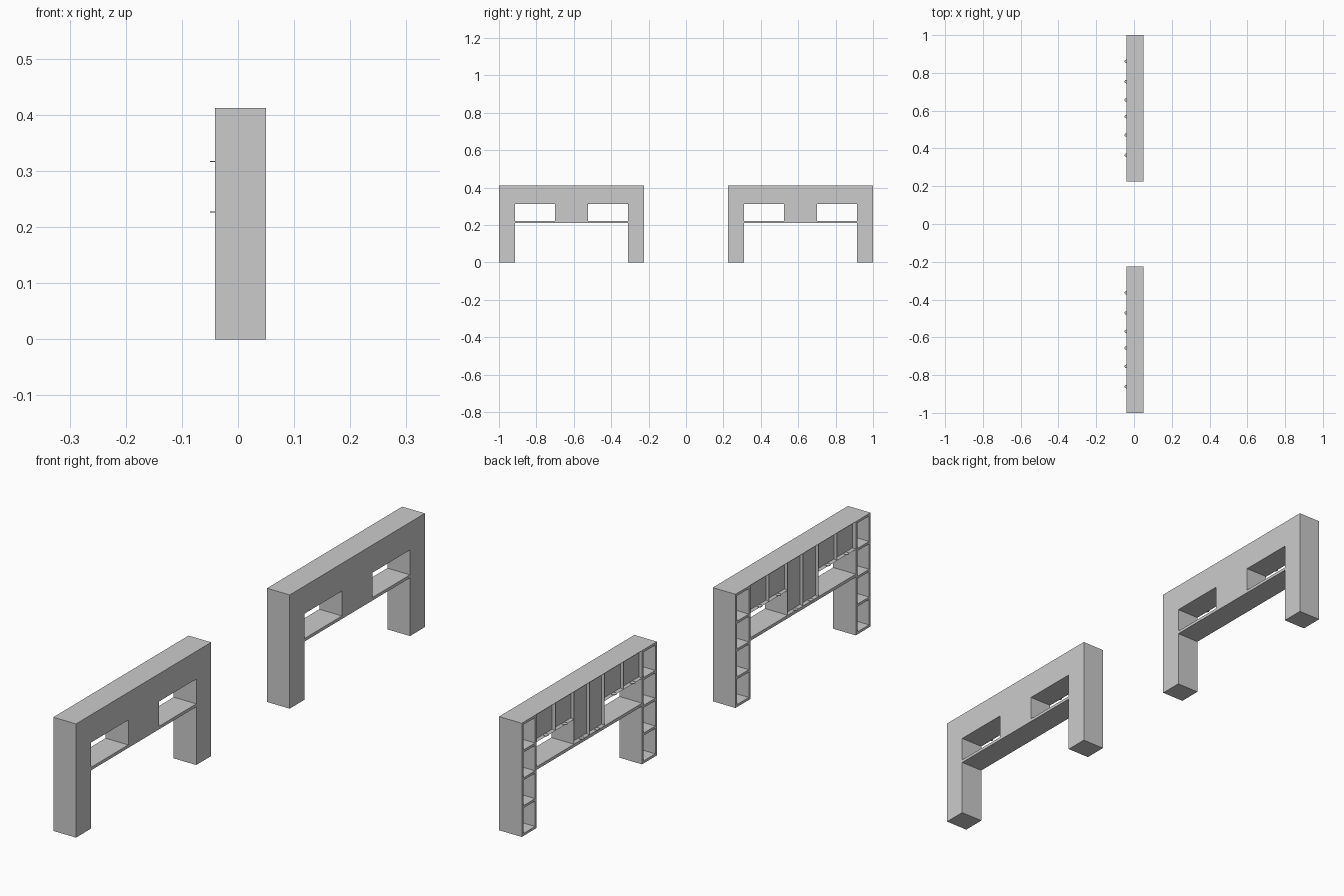
import bpy, bmesh

if "Cube" in bpy.data.objects:
    bpy.data.objects.remove(bpy.data.objects["Cube"])

X0, X1 = -0.041, 0.05          # open side and back of the units
H = 0.4125                     # overall height
HALF, LEG, MID = 0.3875, 0.302, 0.088   # half length, inside of tower, half of middle cupboard
CENTRE = 0.6125                # y of each unit
T = 0.009                      # board thickness


def finish(name, bm):
    """Turn a bmesh into one object per unit, sharing the mesh."""
    bmesh.ops.recalc_face_normals(bm, faces=bm.faces)
    me = bpy.data.meshes.new(name)
    bm.to_mesh(me)
    bm.free()
    for tag, y in (("near", -CENTRE), ("far", CENTRE)):
        ob = bpy.data.objects.new(f"{name}_{tag}", me)
        ob.location.y = y
        bpy.context.collection.objects.link(ob)


def add_box(bm, x0, x1, y0, y1, z0, z1):
    verts = bmesh.ops.create_cube(bm, size=1)["verts"]
    for v in verts:
        v.co.x = x1 if v.co.x > 0 else x0
        v.co.y = y1 if v.co.y > 0 else y0
        v.co.z = z1 if v.co.z > 0 else z0
    return verts


def tower(name, y0, y1):
    """Narrow bookcase with four open cells."""
    bm = bmesh.new()
    for a, b in ((y0, y0 + T), (y1 - T, y1)):
        add_box(bm, X0, X1, a, b, 0, H)
    add_box(bm, X1 - T, X1, y0 + T, y1 - T, 0, H)
    for i in range(5):
        z = i * (H - T) / 4
        add_box(bm, X0, X1 - T, y0 + T, y1 - T, z, z + T)
    finish(name, bm)


def cupboard(name, y0, y1, z0):
    """Cupboard block whose door face has a sunken panel."""
    bm = bmesh.new()
    add_box(bm, X0, X1, y0, y1, z0, H)
    bm.normal_update()
    door = min(bm.faces, key=lambda f: f.calc_center_median().x)
    bmesh.ops.inset_region(bm, faces=[door], thickness=T)
    for v in door.verts:
        v.co.x += 0.008
    finish(name, bm)


def handle(name, y, z):
    """Thin round pull tab on the lower rail of a door."""
    bm = bmesh.new()
    bmesh.ops.create_cone(bm, cap_ends=True, segments=16, radius1=0.009,
                          radius2=0.009, depth=0.002)
    bmesh.ops.translate(bm, verts=bm.verts, vec=(X0, y, z))
    finish(name, bm)


# End towers
tower("left_tower", LEG, HALF)
tower("right_tower", -HALF, -LEG)

# Long shelf bridging the towers
bm = bmesh.new()
add_box(bm, X0, X1, -LEG, LEG, 0.211, 0.222)
finish("bridge_shelf", bm)

# Row of cupboards: two short, two tall, two short
outer = (LEG + MID) / 2
for side, s in (("left", 1), ("right", -1)):
    for part, a, b, z in (("tall", 0, MID, 0.222),
                          ("inner", MID, outer, 0.312),
                          ("outer", outer, LEG, 0.312)):
        y0, y1 = sorted((s * a, s * b))
        cupboard(f"{side}_{part}_cupboard", y0, y1, z)
        handle(f"{side}_{part}_handle", (y0 + y1) / 2, z + 0.005)
